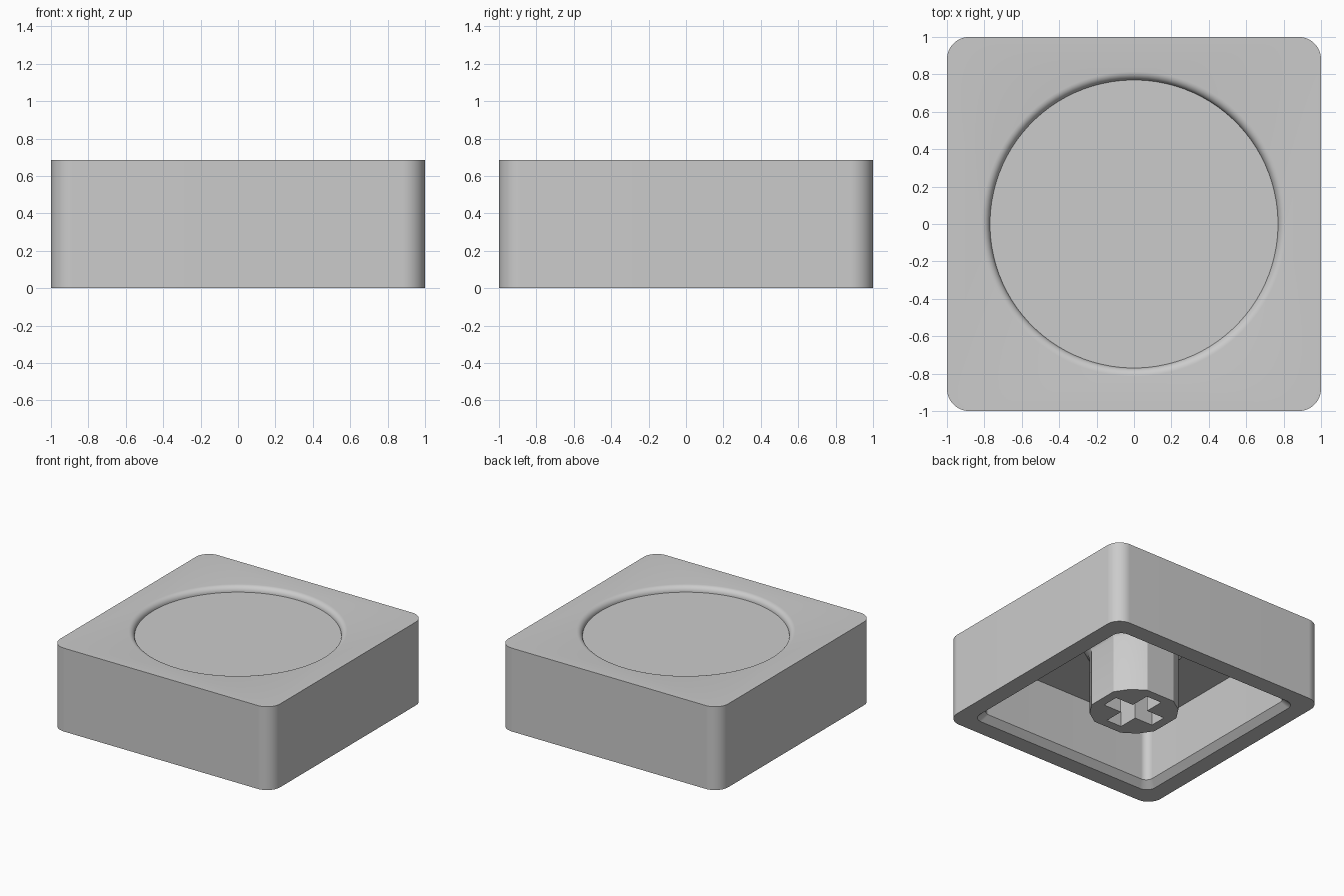
import bpy, bmesh
from math import cos, sin, pi, radians

if "Cube" in bpy.data.objects:
    bpy.data.objects.remove(bpy.data.objects["Cube"])

N = 24  # points per quarter turn


def square(h, r, z):
    """Rounded square ring with half width h and corner radius r."""
    pts = []
    for k in range(4):
        m = pi / 4 + k * pi / 2
        cx = (h - r) * (1 if cos(m) > 0 else -1)
        cy = (h - r) * (1 if sin(m) > 0 else -1)
        for i in range(N):
            a = (k + i / (N - 1)) * pi / 2
            pts.append((cx + r * cos(a), cy + r * sin(a), z))
    return pts


def circle(r, z):
    return [(r * cos((i + .5) / N * pi / 2), r * sin((i + .5) / N * pi / 2), z)
            for i in range(4 * N)]


def quarter_turns(pts, z):
    """Repeat a few points around the four quadrants."""
    out = []
    for k in range(4):
        c, s = round(cos(k * pi / 2)), round(sin(k * pi / 2))
        out += [(c * x - s * y, s * x + c * y, z) for x, y in pts]
    return out


def post(r, z):
    angles = [radians(a) for a in (22.5, 45, 67.5)]
    return quarter_turns([(r * cos(a), r * sin(a)) for a in angles], z)


def cross(length, w, z):
    return quarter_turns([(length, w), (w, w), (w, length)], z)


def loft(name, rings):
    """Bridge matching rings in order and cap both ends."""
    bm = bmesh.new()
    loops = [[bm.verts.new(p) for p in ring] for ring in rings]
    n = len(loops[0])
    for a, b in zip(loops, loops[1:]):
        for i in range(n):
            j = (i + 1) % n
            bm.faces.new((a[i], a[j], b[j], b[i]))
    bm.faces.new(loops[0])
    bm.faces.new(loops[-1])
    bmesh.ops.recalc_face_normals(bm, faces=bm.faces)
    me = bpy.data.meshes.new(name)
    bm.to_mesh(me)
    bm.free()
    ob = bpy.data.objects.new(name, me)
    bpy.context.collection.objects.link(ob)
    bpy.ops.object.select_all(action='DESELECT')
    ob.select_set(True)
    bpy.context.view_layer.objects.active = ob
    bpy.ops.object.shade_smooth_by_angle(angle=radians(30))
    return ob


# Hollow cap: round dish with a rolled edge, outer walls, chamfered rim, cavity
H, R = 0.685, 0.045
dish = [circle(0.77 + R * (1 - cos(t * pi / 12)), H - R + R * sin(t * pi / 12))
        for t in range(7)]
loft("cap_shell", dish + [
    square(1.0, 0.12, H),
    square(1.0, 0.12, 0),
    square(0.86, 0.08, 0),
    square(0.81, 0.06, 0.05),
    square(0.81, 0.06, 0.53),
])

# Mounting post with a slight flare at the roof and a cross-shaped socket
loft("mounting_post", [
    post(0.375, 0.54),
    post(0.375, 0.53),
    post(0.347, 0.502),
    post(0.335, 0.47),
    post(0.335, 0),
    cross(0.235, 0.07, 0),
    cross(0.235, 0.07, 0.42),
])
